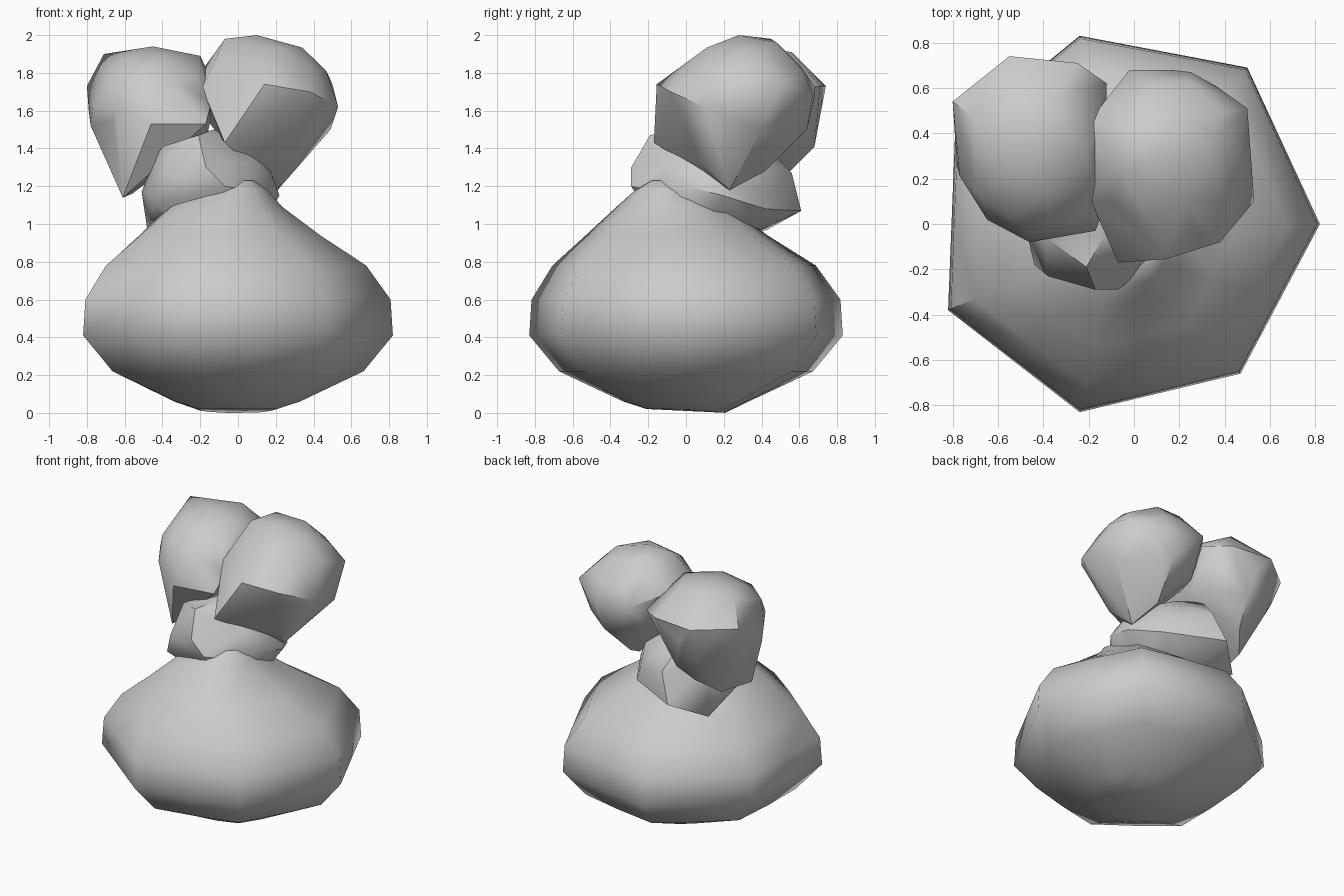
import bpy, bmesh, math

if "Cube" in bpy.data.objects:
    bpy.data.objects.remove(bpy.data.objects["Cube"])


def finish(bm, name, angle):
    bmesh.ops.recalc_face_normals(bm, faces=bm.faces)
    me = bpy.data.meshes.new(name)
    bm.to_mesh(me)
    bm.free()
    ob = bpy.data.objects.new(name, me)
    bpy.context.collection.objects.link(ob)
    bpy.ops.object.select_all(action='DESELECT')
    ob.select_set(True)
    bpy.context.view_layer.objects.active = ob
    bpy.ops.object.shade_smooth_by_angle(angle=math.radians(angle))
    return ob


def lump(name, corners, centre, radii):
    """Faceted stone: hull of its corners around a coarse ellipsoid core."""
    core = bmesh.new()
    bmesh.ops.create_icosphere(core, subdivisions=2, radius=1)
    pts = [[c + r * k for c, r, k in zip(centre, radii, v.co)] for v in core.verts]
    core.free()
    bm = bmesh.new()
    for p in pts + corners:
        bm.verts.new(p)
    bmesh.ops.convex_hull(bm, input=bm.verts[:])
    loose = [v for v in bm.verts if not v.link_faces]
    bmesh.ops.delete(bm, geom=loose, context='VERTS')
    return finish(bm, name, 40)


# Wide seven-cornered base stone, lofted through scaled outlines
outline = [(.82, 0), (.50, .69), (-.24, .83), (-.79, .38),
           (-.82, -.38), (-.24, -.83), (.47, -.66)]
levels = [(.01, .25, 0, 0), (.06, .40, 0, 0), (.22, .81, 0, 0),
          (.41, 1, 0, 0), (.60, .985, 0, 0), (.78, .84, -.01, -.01),
          (.94, .58, -.04, -.05), (1.09, .36, -.06, -.07),
          (1.18, .19, 0, -.11), (1.23, .05, .04, -.14)]
bm = bmesh.new()
rings = []
for z, s, cx, cy in levels:
    ring = []
    for i, a in enumerate(outline):
        b = outline[(i + 1) % len(outline)]
        bulge = 1 + .08 * (1 - s)
        m = ((a[0] + b[0]) / 2 * bulge, (a[1] + b[1]) / 2 * bulge)
        for p in (a, m):
            ring.append(bm.verts.new((p[0] * s + cx, p[1] * s + cy, z)))
    rings.append(ring)
n = len(rings[0])
for lo, hi in zip(rings, rings[1:]):
    for i in range(n):
        j = (i + 1) % n
        bm.faces.new((lo[i], lo[j], hi[j], hi[i]))
bm.faces.new(rings[0])
bm.faces.new(rings[-1])
for v in rings[0]:
    v.co.z = .02 - .02 * max(0, v.co.y / .21)
finish(bm, "base_stone", 45)

# Small middle stone
lump("middle_stone", [
    (-.51, .15, 1.17), (-.48, .43, .97), (-.28, .61, 1.07), (-.20, .56, 1.27),
    (.22, .20, 1.15), (.20, 0, 1.20), (.10, .42, 1.08), (-.07, -.29, 1.2),
    (-.17, -.29, 1.30), (-.38, -.23, 1.25), (-.40, -.05, 1.41), (-.44, -.18, 1.1),
    (-.21, -.19, 1.47), (-.13, -.05, 1.50), (0, .1, 1.45), (-.25, .40, 1.44)],
    (-.15, .13, 1.18), (.35, .39, .29))

# Upper left stone, with a low keel along its outer side
lump("left_top_stone", [
    (-.80, .54, 1.73), (-.71, .47, 1.90), (-.55, .74, 1.73), (-.25, .71, 1.73),
    (-.45, .35, 1.94), (-.20, .30, 1.89), (-.12, .62, 1.72), (-.14, .05, 1.65),
    (-.46, -.08, 1.53), (-.17, -.03, 1.53), (-.61, .12, 1.14), (-.56, .40, 1.16),
    (-.40, .68, 1.41), (-.45, .54, 1.27), (-.66, .06, 1.55), (-.78, .25, 1.52),
    (-.79, .45, 1.6), (-.36, .56, 1.91)],
    (-.45, .33, 1.62), (.335, .385, .31))

# Upper right stone, with a slanted front facet
lump("right_top_stone", [
    (-.20, .45, 1.80), (-.07, .25, 1.98), (-.01, .45, 1.98), (.10, .28, 2.0),
    (.20, .48, 1.96), (.36, .40, 1.90), (.50, .51, 1.74), (.53, .10, 1.62),
    (.49, .40, 1.50), (.21, .23, 1.18), (-.07, -.17, 1.43), (.14, -.155, 1.74),
    (.38, -.08, 1.70), (.28, .08, 1.32), (-.02, .68, 1.73), (.25, .67, 1.68),
    (-.19, .10, 1.72), (.15, .42, 1.28), (.20, .64, 1.5)],
    (.16, .30, 1.67), (.345, .38, .31))
